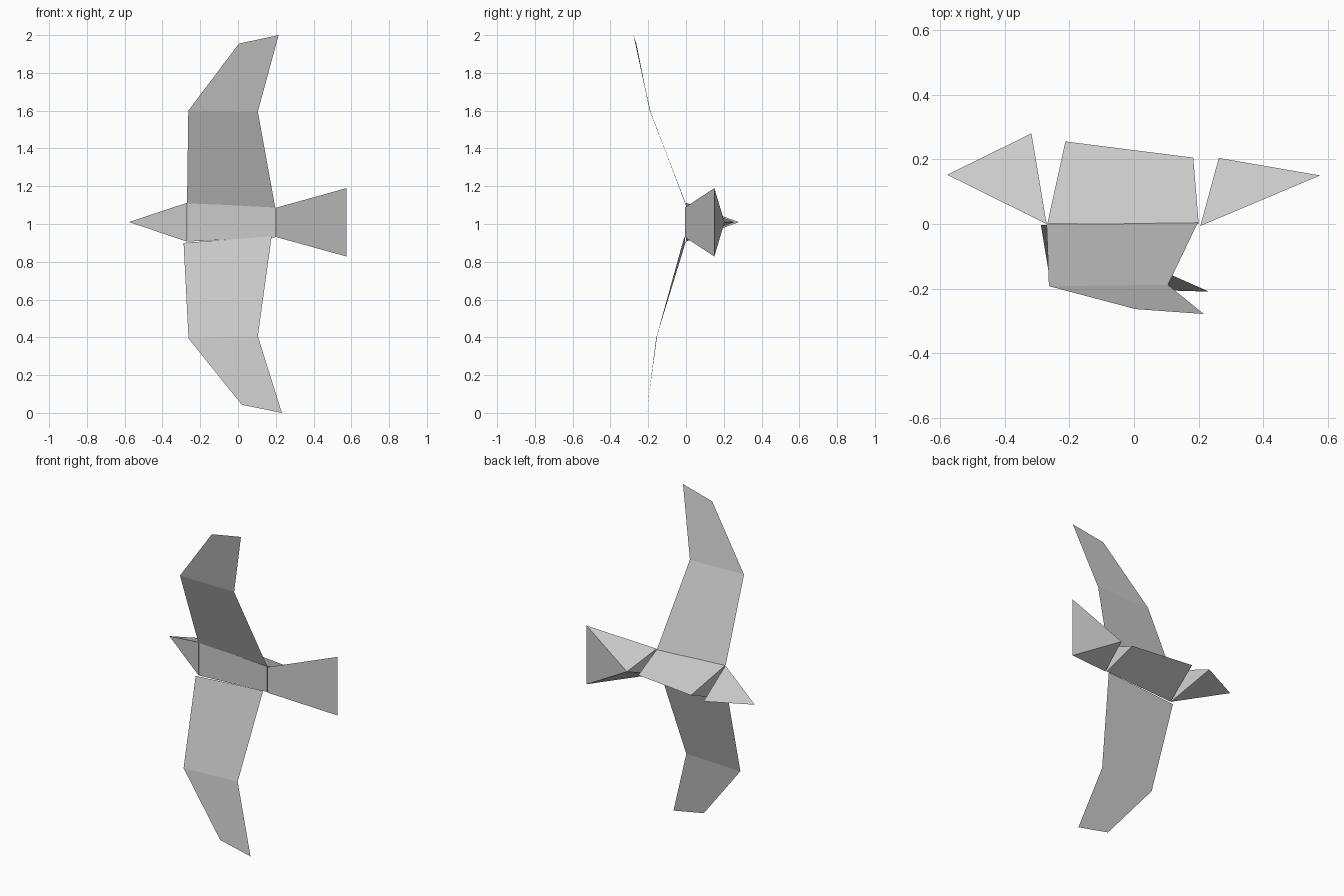
import bpy

AXIS_Z = 1.01  # height of the body's centre line


def make(name, verts, faces):
    mesh = bpy.data.meshes.new(name)
    mesh.from_pydata(verts, [], faces)
    mesh.update()
    obj = bpy.data.objects.new(name, mesh)
    bpy.context.collection.objects.link(obj)
    return obj


def wing(name, sections, flip):
    # each section is a (leading edge, trailing edge) pair
    verts = [p for pair in sections for p in pair]
    faces = []
    for i in range(0, len(verts) - 2, 2):
        f = (i, i + 1, i + 3, i + 2)
        faces.append(f[::-1] if flip else f)
    return make(name, verts, faces)


# Body: wedge with a flat front and a ridge behind
make("body",
     [(-0.268, 0, 0.907), (0.2, 0, 0.93), (0.2, 0, 1.087), (-0.268, 0, 1.112),
      (-0.212, 0.255, AXIS_Z), (0.183, 0.205, AXIS_Z)],
     [(0, 1, 2, 3), (3, 2, 5, 4), (1, 0, 4, 5), (0, 3, 4), (2, 1, 5)])

# Head: pointed tetrahedron hinged on the body's front edge
make("head",
     [(-0.27, 0, 0.907), (-0.27, 0, 1.112),
      (-0.577, 0.152, AXIS_Z), (-0.317, 0.28, AXIS_Z)],
     [(0, 1, 2), (1, 3, 2), (3, 0, 2), (1, 0, 3)])

# Tail: flared fan with a raised point behind
make("tail",
     [(0.205, -0.006, 0.93), (0.575, 0.15, 0.828), (0.575, 0.15, 1.19),
      (0.205, -0.006, 1.087), (0.262, 0.204, AXIS_Z)],
     [(0, 1, 2, 3), (1, 0, 4), (2, 1, 4), (3, 2, 4), (0, 3, 4)])

# Wings: bent thin sheets, slightly different pose on each side
wing("upper_wing",
     [((-0.27, -0.002, 1.11), (0.197, 0.004, 1.087)),
      ((-0.263, -0.192, 1.6), (0.105, -0.188, 1.595)),
      ((0.005, -0.263, 1.955), (0.215, -0.278, 2.0))], False)
wing("lower_wing",
     [((-0.288, -0.003, 0.9), (0.178, -0.008, 0.935)),
      ((-0.262, -0.158, 0.395), (0.105, -0.153, 0.407)),
      ((0.02, -0.203, 0.043), (0.232, -0.209, 0.0))], True)
